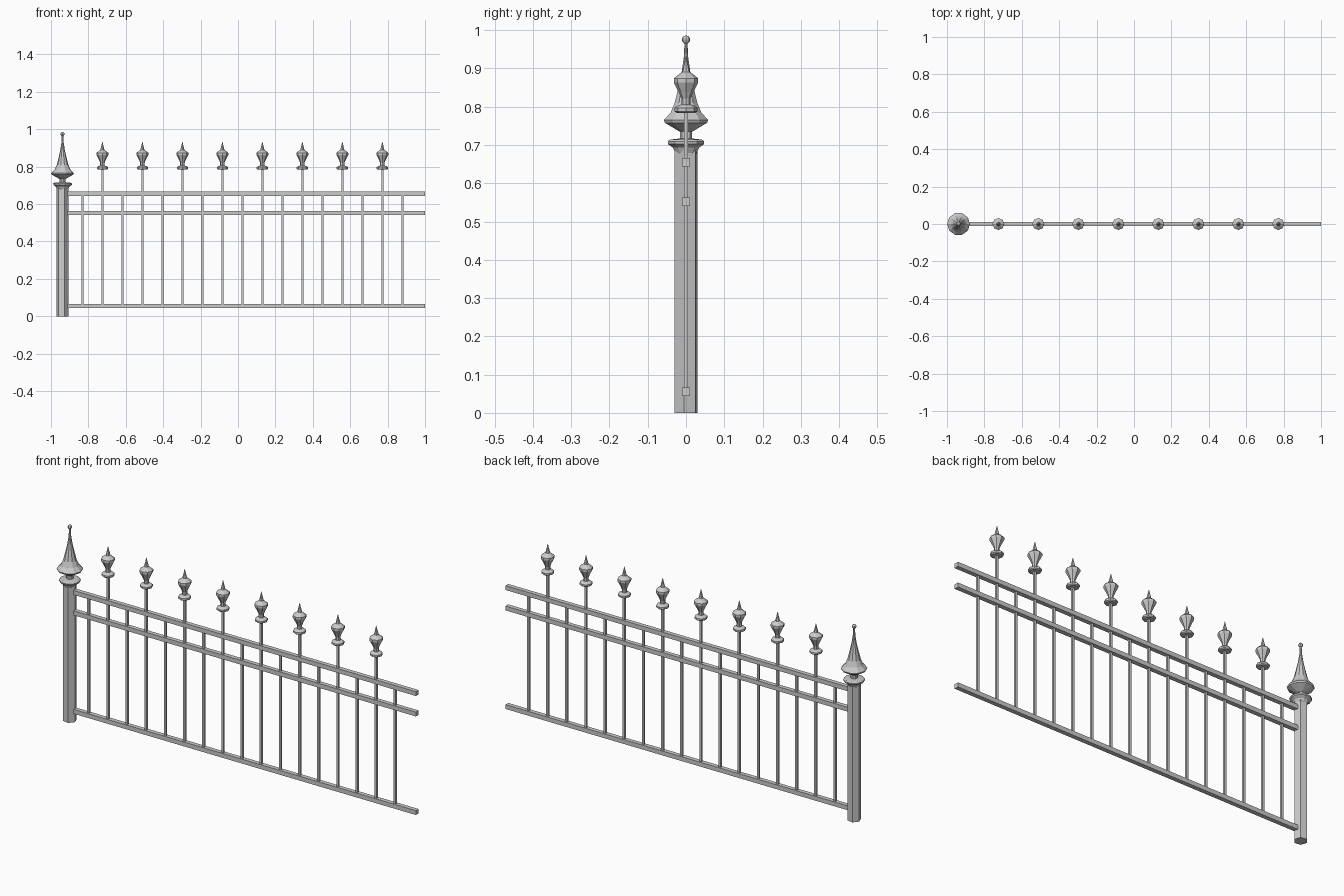
import bpy, math

if "Cube" in bpy.data.objects:
    bpy.data.objects.remove(bpy.data.objects["Cube"], do_unlink=True)

# Painted steel
steel = bpy.data.materials.new("light grey steel")
steel.use_nodes = True
color = (0.6, 0.6, 0.6, 1)
steel.diffuse_color = color
steel.node_tree.nodes["Principled BSDF"].inputs["Base Color"].default_value = color


def lathe(name, x, profile, sides, turn=0.0):
    """Turn a (radius, height) profile around the vertical line at x."""
    verts, faces = [], []
    for r, z in profile:
        for i in range(sides):
            a = math.tau * i / sides + math.radians(turn)
            verts.append((r * math.cos(a), r * math.sin(a), z))
    for k in range(len(profile) - 1):
        for i in range(sides):
            j = (i + 1) % sides
            a, b = k * sides, (k + 1) * sides
            faces.append((a + i, a + j, b + j, b + i))
    faces.append(tuple(reversed(range(sides))))
    top = (len(profile) - 1) * sides
    faces.append(tuple(range(top, top + sides)))
    mesh = bpy.data.meshes.new(name)
    mesh.from_pydata(verts, [], faces)
    mesh.materials.append(steel)
    obj = bpy.data.objects.new(name, mesh)
    obj.location.x = x
    bpy.context.collection.objects.link(obj)


def bar(name, center, size):
    bpy.ops.mesh.primitive_cube_add(size=1, location=center)
    obj = bpy.context.object
    obj.name = name
    obj.scale = size
    obj.data.materials.append(steel)


def picket(name, x, top, bottom=0.055, width=0.011):
    bar(name, (x, 0, (top + bottom) / 2), (width, width, top - bottom))


POST_X, STEP = -0.938, 0.2138

# Post with collar, bell-shaped cap, spire and ball
lathe("post", POST_X, [(0.032, 0), (0.032, 0.69)], 6, turn=50)
lathe("post_collar", POST_X, [(0.028, 0.677), (0.036, 0.693), (0.049, 0.702), (0.05, 0.709),
                              (0.044, 0.714), (0.017, 0.717), (0.017, 0.74)], 10)
lathe("post_cap", POST_X, [(0.016, 0.734), (0.058, 0.758), (0.061, 0.765),
                           (0.042, 0.785), (0.031, 0.81), (0.021, 0.85),
                           (0.012, 0.89), (0.006, 0.93), (0.004, 0.97)], 10)
bpy.ops.mesh.primitive_uv_sphere_add(segments=8, ring_count=6, radius=0.011,
                                     location=(POST_X, 0, 0.975))
ball = bpy.context.object
ball.name = "post_ball"
ball.data.materials.append(steel)

# Horizontal rails
for name, z in (("bottom_rail", 0.055), ("middle_rail", 0.552), ("top_rail", 0.655)):
    bar(name, (0.035, 0, z), (1.93, 0.022, 0.022))

# Short pickets end inside the top rail
for i in range(9):
    picket(f"short_picket_{i + 1}", -0.832 + i * STEP, 0.655)

# Tall pickets carry a disc and a pointed finial
for i in range(8):
    x = -0.725 + i * STEP
    picket(f"tall_picket_{i + 1}", x, 0.79)
    lathe(f"picket_disc_{i + 1}", x, [(0.024, 0.784), (0.03, 0.788), (0.03, 0.797),
                                      (0.024, 0.802), (0.012, 0.806), (0.012, 0.83)], 8)
    lathe(f"picket_finial_{i + 1}", x, [(0.012, 0.822), (0.019, 0.838), (0.032, 0.863),
                                        (0.032, 0.874), (0.022, 0.882), (0.011, 0.89),
                                        (0.006, 0.91), (0.001, 0.933)], 8)
